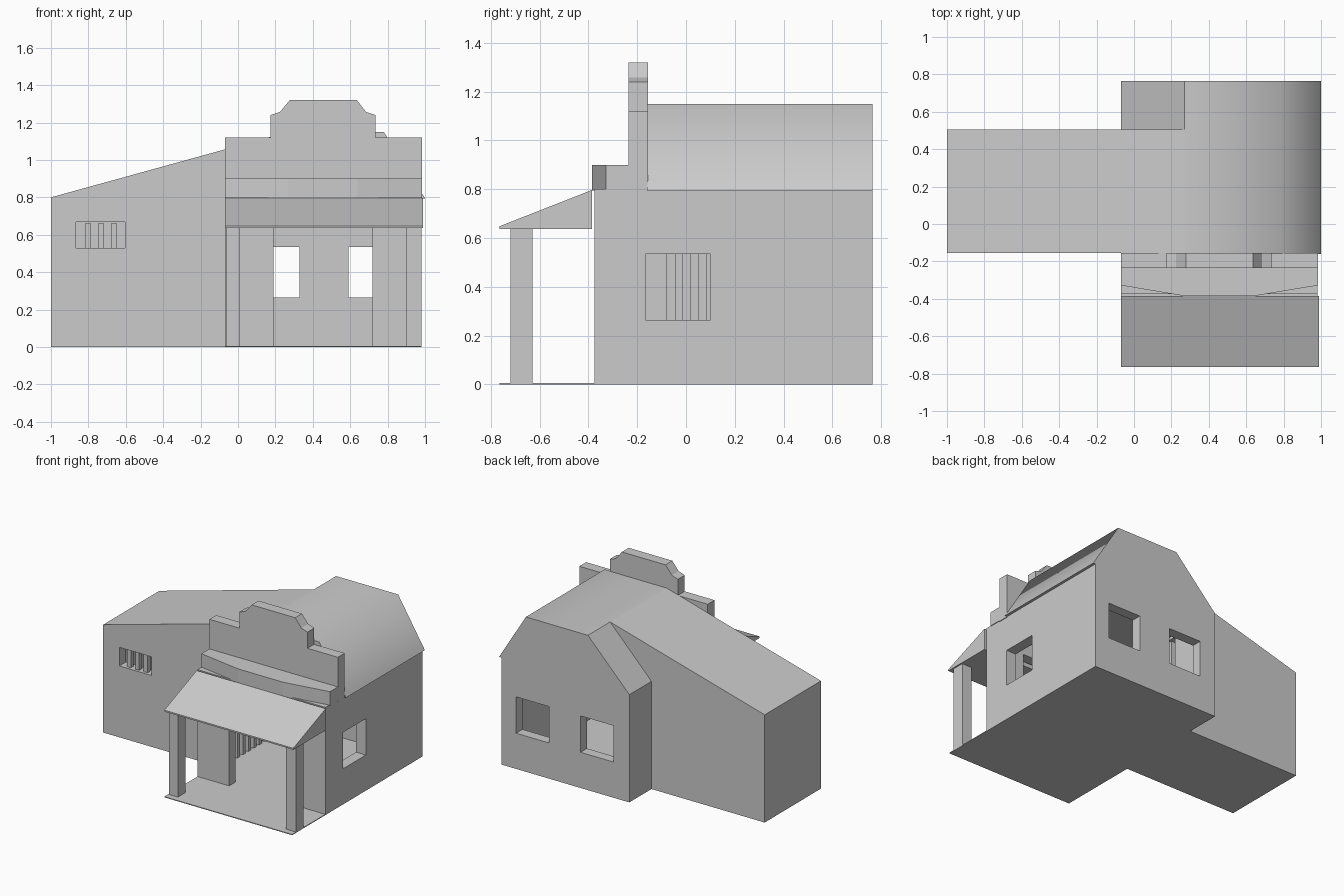
import bpy, bmesh

if "Cube" in bpy.data.objects:
    bpy.data.objects.remove(bpy.data.objects["Cube"])


def prism(name, pts, lo, hi, axis):
    """Extrude a closed 2D profile along an axis from lo to hi."""
    def place(p, t):
        return {'x': (t, p[0], p[1]), 'y': (p[0], t, p[1]), 'z': (p[0], p[1], t)}[axis]
    bm = bmesh.new()
    a = [bm.verts.new(place(p, lo)) for p in pts]
    b = [bm.verts.new(place(p, hi)) for p in pts]
    bm.faces.new(a)
    bm.faces.new(b[::-1])
    n = len(pts)
    for i in range(n):
        j = (i + 1) % n
        bm.faces.new((a[i], b[i], b[j], a[j]))
    bmesh.ops.recalc_face_normals(bm, faces=bm.faces)
    me = bpy.data.meshes.new(name)
    bm.to_mesh(me)
    bm.free()
    ob = bpy.data.objects.new(name, me)
    bpy.context.collection.objects.link(ob)
    return ob


def box(name, x0, x1, y0, y1, z0, z1):
    return prism(name, [(x0, y0), (x1, y0), (x1, y1), (x0, y1)], z0, z1, 'z')


def cut(ob, *bounds):
    """Subtract a box from an object."""
    cutter = box("cutter", *bounds)
    cutter.hide_render = True
    mod = ob.modifiers.new("opening", 'BOOLEAN')
    mod.operation = 'DIFFERENCE'
    mod.solver = 'EXACT'
    mod.object = cutter
    bpy.context.view_layer.objects.active = ob
    bpy.ops.object.modifier_apply(modifier=mod.name)
    bpy.data.objects.remove(cutter)


# Hollow main house with door, windows and opening to the cell
house = box("house_walls", -0.07, 0.98, -0.375, 0.765, 0, 0.8)
cut(house, 0.0, 0.9, -0.30, 0.69, 0.006, 0.76)
cut(house, 0.19, 0.72, -0.5, -0.2, 0.006, 0.66)
cut(house, 0.8, 1.1, -0.165, 0.10, 0.265, 0.535)
for x in (0.06, 0.59):
    cut(house, x, x + 0.27, 0.6, 0.9, 0.265, 0.535)
cut(house, -0.2, 0.1, -0.08, 0.43, 0.006, 0.74)

# Side wing with a sloping roof that runs up to the main ridge
wing = prism("side_wing", [(-1, 0), (-1, 0.8), (0.27, 1.15), (0.27, 0.8), (-0.07, 0.8), (-0.07, 0)],
             -0.155, 0.505, 'y')
cut(wing, -0.925, -0.0, -0.08, 0.43, 0.006, 0.74)
cut(wing, -0.866, -0.604, -0.3, 0.0, 0.53, 0.668)

# Bars in the wing window and across the cell
for i in range(3):
    x = -0.818 + i * 0.069
    box("window_bar", x, x + 0.032, -0.135, -0.103, 0.53, 0.66)
for i in range(7):
    y = -0.045 + i * 0.064
    box("cell_bar", -0.05, -0.018, y, y + 0.032, 0.006, 0.74)

# Main roof, smooth between its top and right slope
roof = prism("main_roof", [(-0.07, 0.8), (0.27, 1.15), (0.78, 1.15), (1.0, 0.795), (0.98, 0.795)],
             -0.16, 0.765, 'y')
for p in roof.data.polygons:
    p.use_smooth = p.normal.z > 0.3 and p.normal.x > -0.1

# Stepped false front
prism("false_front", [(-0.07, 0.79), (-0.07, 1.12), (0.175, 1.12), (0.175, 1.24), (0.225, 1.257),
                      (0.277, 1.32), (0.635, 1.32), (0.685, 1.257), (0.735, 1.24), (0.735, 1.12),
                      (0.985, 1.12), (0.985, 0.79)], -0.235, -0.155, 'y')

# Bowed ledge below the false front
prism("bowed_ledge", [(-0.07, -0.235), (-0.07, -0.328), (0.27, -0.385), (0.64, -0.385),
                      (0.985, -0.328), (0.985, -0.235)], 0.795, 0.9, 'z')

# Porch
prism("porch_roof", [(-0.765, 0.637), (-0.765, 0.648), (-0.385, 0.797), (-0.385, 0.637)],
      -0.07, 0.99, 'x')
box("porch_floor", -0.07, 0.98, -0.765, -0.37, 0, 0.006)
for x0, x1 in ((-0.062, 0.01), (0.9, 0.98)):
    box("porch_post", x0, x1, -0.72, -0.63, 0, 0.64)
